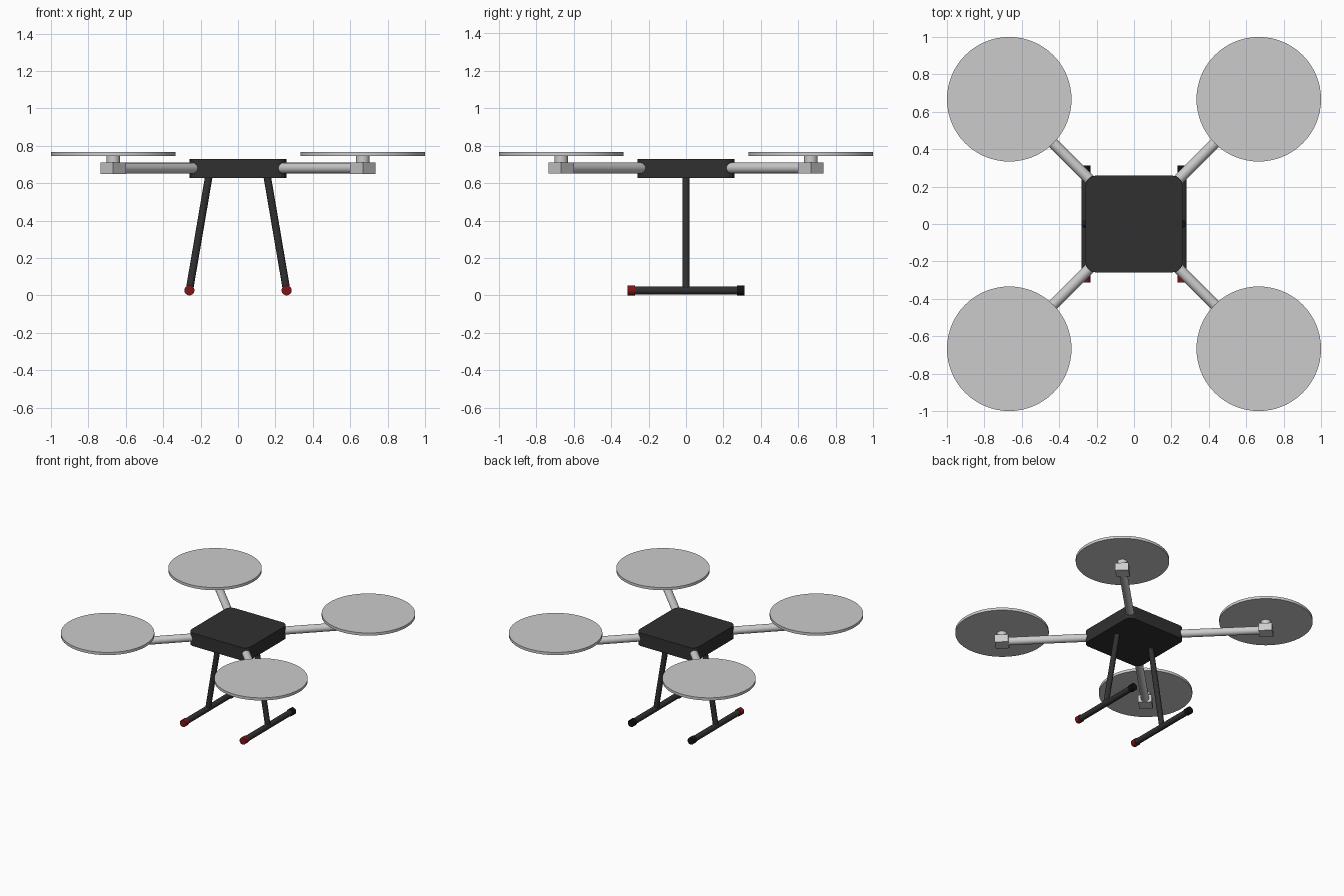
import bpy
import math
from mathutils import Vector

if "Cube" in bpy.data.objects:
    bpy.data.objects.remove(bpy.data.objects["Cube"])


def material(name, rgb):
    m = bpy.data.materials.new(name)
    m.diffuse_color = (*rgb, 1)
    m.use_nodes = True
    m.node_tree.nodes["Principled BSDF"].inputs["Base Color"].default_value = m.diffuse_color
    return m


DARK = material("dark_plastic", (0.03, 0.03, 0.03))
BLACK = material("black_rubber", (0.006, 0.006, 0.006))
RED = material("red_rubber", (0.2, 0.008, 0.01))


def finish(name, mat=None, smooth=True):
    ob = bpy.context.object
    ob.name = name
    if mat:
        ob.data.materials.append(mat)
    if smooth:
        bpy.ops.object.shade_smooth_by_angle(angle=math.radians(35))
    return ob


def rod(name, a, b, radius, mat=None, sides=32):
    a, b = Vector(a), Vector(b)
    d = b - a
    bpy.ops.mesh.primitive_cylinder_add(
        vertices=sides, radius=radius, depth=d.length, location=(a + b) / 2,
        rotation=d.to_track_quat('Z', 'Y').to_euler())
    return finish(name, mat)


def box(name, loc, size, turn=0, mat=None):
    bpy.ops.mesh.primitive_cube_add(size=1, location=loc, rotation=(0, 0, turn))
    bpy.context.object.scale = size
    bpy.ops.object.transform_apply(location=False, rotation=False, scale=True)
    return finish(name, mat, smooth=False)


# Body: square slab with rounded upright corners
body = box("body", (0, 0, 0.678), (0.516, 0.516, 0.102), mat=DARK)
weights = body.data.attributes.new("bevel_weight_edge", 'FLOAT', 'EDGE')
for e in body.data.edges:
    p, q = (body.data.vertices[i].co for i in e.vertices)
    weights.data[e.index].value = 1.0 if abs(p.z - q.z) > 0.05 else 0.0
bevel = body.modifiers.new("corners", 'BEVEL')
bevel.limit_method = 'WEIGHT'
bevel.width = 0.05
bevel.segments = 6
bpy.ops.object.shade_smooth_by_angle(angle=math.radians(35))

# Four diagonal arms with motor mount, motor and rotor disc
R = 0.667
for sx, side in ((-1, "left"), (1, "right")):
    for sy, end in ((-1, "front"), (1, "back")):
        tag = f"{end}_{side}"
        x, y = sx * R, sy * R
        rod(f"arm_{tag}", (sx * 0.2, sy * 0.2, 0.68), (sx * 0.65, sy * 0.65, 0.68), 0.029)
        box(f"motor_mount_{tag}", (x, y, 0.68), (0.096, 0.096, 0.06), math.pi / 4)
        rod(f"motor_{tag}", (x, y, 0.70), (x, y, 0.75), 0.036)
        rod(f"rotor_{tag}", (x, y, 0.746), (x, y, 0.767), 0.333, sides=64)

# Landing gear: splayed leg, skid tube, red front and black back caps
for s, side in ((-1, "left"), (1, "right")):
    x, z = s * 0.26, 0.027
    rod(f"leg_{side}", (s * 0.152, 0, 0.66), (x, 0, z), 0.02, DARK)
    rod(f"skid_{side}", (x, -0.30, z), (x, 0.30, z), 0.022, DARK)
    rod(f"front_cap_{side}", (x, -0.313, z), (x, -0.272, z), 0.027, RED)
    rod(f"back_cap_{side}", (x, 0.272, z), (x, 0.313, z), 0.027, BLACK)
